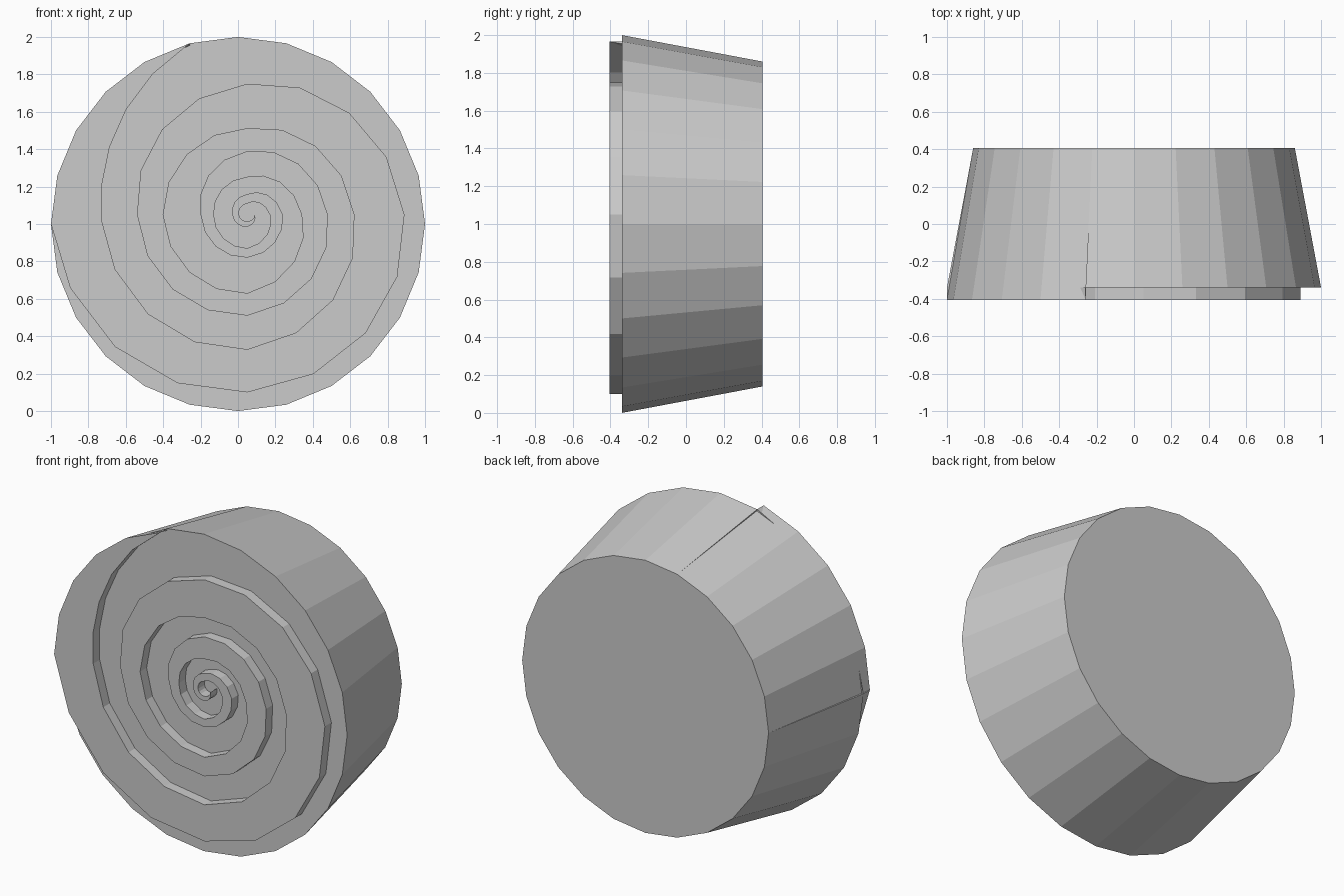
import bpy
import bmesh
from math import sin, cos, atan2, radians, degrees, hypot

SIDES = 24
BACK_Y, STEP_Y, FRONT_Y = 0.405, -0.34, -0.405
BACK_R = 0.86
EYE_X, EYE_Z = 0.05, 1.05          # centre of the spiral
RISE_START, RISE_END = 7, 12       # rim corners where the spiral meets the rim

# Spiral edges: radius at each quarter turn
OUTER = [1.05, .95, .84, .70, .59, .54, .43, .34, .25, .23, .19, .11, .08, .065, .04]
INNER = [.78, .72, .57, .46, .45, .42, .29, .20, .18, .18, .12, .06, .045, .035, .04]

old = bpy.data.objects.get("Cube")
if old:
    bpy.data.objects.remove(old, do_unlink=True)

grey = bpy.data.materials.new("plain_grey")
grey.use_nodes = True
grey.diffuse_color = (0.6, 0.6, 0.6, 1)
grey.node_tree.nodes["Principled BSDF"].inputs["Base Color"].default_value = (0.6, 0.6, 0.6, 1)


def rim(i, y, r=1.0):
    a = radians(i * 360 / SIDES)
    return (r * cos(a), y, 1 + r * sin(a))


def spiral(angle, radius, y):
    a = radians(angle)
    return (EYE_X + radius * cos(a), y, EYE_Z + radius * sin(a))


def radius_at(table, angle):
    t = (angle - 180) / 90
    i = min(int(t), len(table) - 2)
    return table[i] + (table[i + 1] - table[i]) * (t - i)


def make_object(name, faces):
    bm = bmesh.new()
    for pts in faces:
        bm.faces.new([bm.verts.new(p) for p in pts])
    bmesh.ops.remove_doubles(bm, verts=bm.verts[:], dist=0.0005)
    mesh = bpy.data.meshes.new(name)
    bm.to_mesh(mesh)
    bm.free()
    mesh.materials.append(grey)
    obj = bpy.data.objects.new(name, mesh)
    bpy.context.collection.objects.link(obj)


# Tapered body: the side reaches further forward where the spiral joins the rim
faces = [[rim(i, BACK_Y, BACK_R) for i in reversed(range(SIDES))]]
faces.append([rim(i, STEP_Y, 0.98 if RISE_START < i < RISE_END else 1) for i in range(SIDES)])
for i in range(SIDES):
    y = FRONT_Y if RISE_START <= i < RISE_END else STEP_Y
    faces.append([rim(i, y), rim(i, BACK_Y, BACK_R), rim(i + 1, BACK_Y, BACK_R), rim(i + 1, y)])
for i, y0, y1 in ((RISE_START, FRONT_Y, STEP_Y), (RISE_END, STEP_Y, FRONT_Y)):
    faces.append([rim(i, y0), rim(i, y1), rim(i, BACK_Y, BACK_R)])
make_object("tapered_body", faces)

# Raised spiral: stations along the rim first, then winding inward
stations = []                      # (angle, outer radius, inner radius)
for i in range(RISE_START, RISE_END + 1):
    x, _, z = rim(i, 0)
    dx, dz = x - EYE_X, z - EYE_Z
    angle = degrees(atan2(dz, dx)) % 360
    r = hypot(dx, dz)
    if not stations:
        first_angle, first_r = angle, r
    if angle < 180:
        t = (angle - first_angle) / (180 - first_angle)
        inner = first_r + (INNER[0] - first_r) * t - 0.12 * t * (1 - t)
    else:
        inner = radius_at(INNER, angle)
    stations.append((angle, r, inner))
rim_count = len(stations) - 1
last = 180 + 90 * (len(OUTER) - 1)
angle = 202.5
while angle <= last:
    stations.append((angle, radius_at(OUTER, angle), radius_at(INNER, angle)))
    angle += 22.5

faces = []
for k, ((a, ro, ri), (b, so, si)) in enumerate(zip(stations, stations[1:])):
    top = [spiral(a, ro, FRONT_Y), spiral(b, so, FRONT_Y)]
    if si < so - 0.001:
        top.append(spiral(b, si, FRONT_Y))
    if ri < ro - 0.001:
        top.append(spiral(a, ri, FRONT_Y))
    faces.append(top)
    faces.append([spiral(a, ri, FRONT_Y), spiral(b, si, FRONT_Y),
                  spiral(b, si, STEP_Y), spiral(a, ri, STEP_Y)])
    if k >= rim_count:
        faces.append([spiral(b, so, FRONT_Y), spiral(a, ro, FRONT_Y),
                      spiral(a, ro, STEP_Y), spiral(b, so, STEP_Y)])
make_object("raised_spiral", faces)
